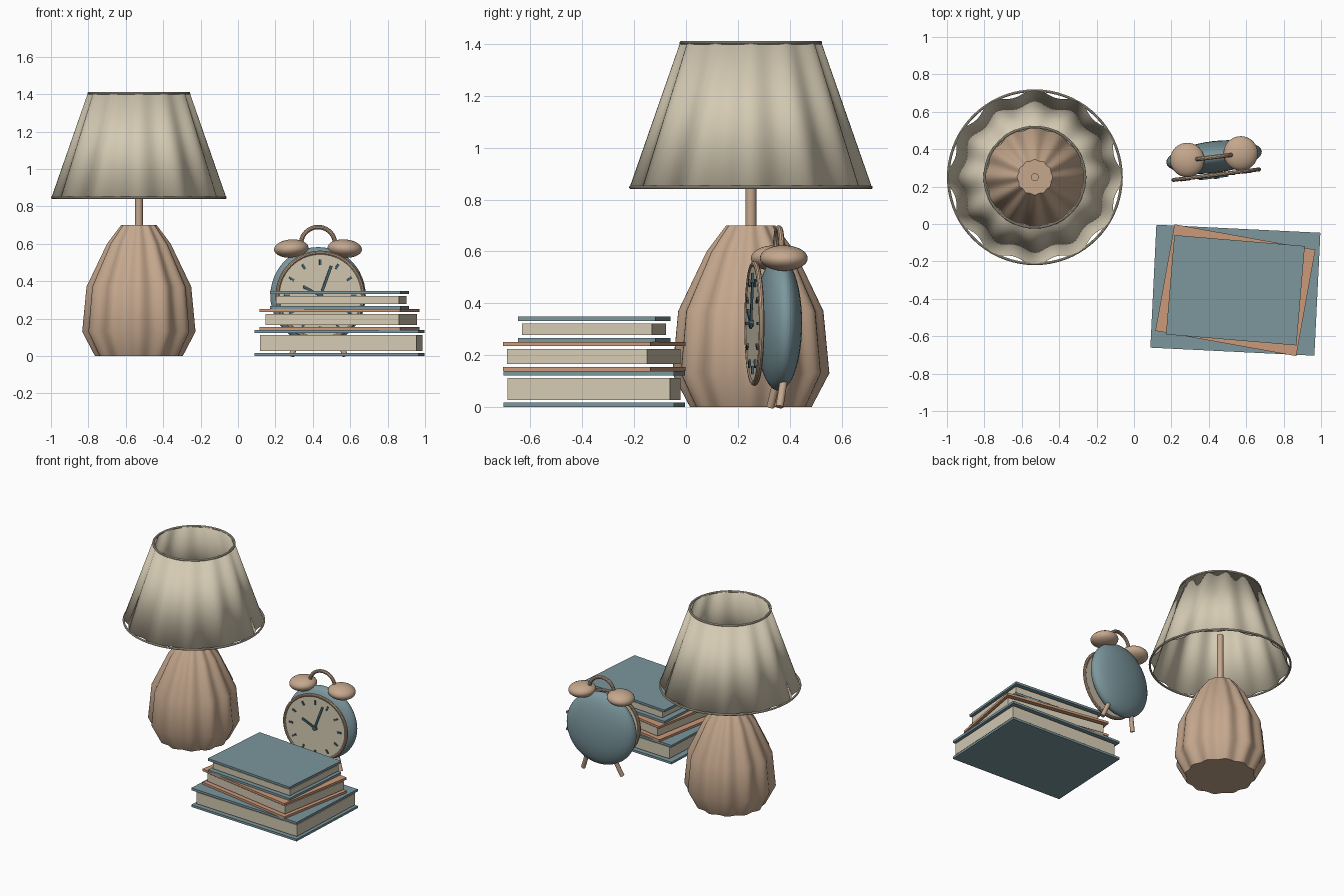
import bpy, bmesh, math
from mathutils import Matrix, Vector

cube = bpy.data.objects.get("Cube")
if cube:
    bpy.data.objects.remove(cube, do_unlink=True)


def material(name, rgb):
    m = bpy.data.materials.new(name)
    m.use_nodes = True
    m.diffuse_color = (*rgb, 1)
    m.node_tree.nodes["Principled BSDF"].inputs["Base Color"].default_value = (*rgb, 1)
    return m


CREAM = material("cream", (0.66, 0.59, 0.45))
CLAY = material("clay", (0.56, 0.39, 0.27))
BLUE = material("dusty_blue", (0.20, 0.31, 0.34))
TAN = material("tan", (0.60, 0.32, 0.19))
NAVY = material("dark_blue", (0.06, 0.12, 0.15))


def finish(name, bm, mat, place=None, smooth=True):
    """Turn a bmesh into a placed, shaded object."""
    bmesh.ops.recalc_face_normals(bm, faces=bm.faces)
    me = bpy.data.meshes.new(name)
    bm.to_mesh(me)
    bm.free()
    me.materials.append(mat)
    ob = bpy.data.objects.new(name, me)
    bpy.context.collection.objects.link(ob)
    if place:
        ob.matrix_world = place
    if smooth:
        bpy.ops.object.select_all(action='DESELECT')
        ob.select_set(True)
        bpy.context.view_layer.objects.active = ob
        bpy.ops.object.shade_smooth_by_angle(angle=math.radians(35))
    return ob


def fluted(name, profile, mat, place, flutes=12, segs=144, capped=True):
    """Revolve (radius, height, flute depth) points with a wavy section."""
    bm = bmesh.new()
    rings = []
    for r, z, amp in profile:
        ring = []
        for i in range(segs):
            a = math.tau * i / segs
            q = r - amp * (0.5 - 0.5 * math.cos(flutes * a))
            ring.append(bm.verts.new((q * math.cos(a), q * math.sin(a), z)))
        rings.append(ring)
    for lo, hi in zip(rings, rings[1:]):
        for i in range(segs):
            j = (i + 1) % segs
            bm.faces.new((lo[i], lo[j], hi[j], hi[i]))
    if capped:
        bm.faces.new(rings[0])
        bm.faces.new(rings[-1])
    return finish(name, bm, mat, place)


def box(name, size, mat, place):
    bm = bmesh.new()
    bmesh.ops.create_cube(bm, size=1, matrix=Matrix.Diagonal((*size, 1)))
    return finish(name, bm, mat, place, smooth=False)


def ellipsoid(name, radii, mat, place):
    bm = bmesh.new()
    bmesh.ops.create_uvsphere(bm, u_segments=40, v_segments=24, radius=1,
                              matrix=Matrix.Diagonal((*radii, 1)))
    return finish(name, bm, mat, place)


def rod(name, start, end, radius, mat, place):
    start, end = Vector(start), Vector(end)
    d = end - start
    turn = d.to_track_quat('Z', 'Y').to_matrix().to_4x4()
    bm = bmesh.new()
    bmesh.ops.create_cone(bm, cap_ends=True, segments=20, radius1=radius, radius2=radius,
                          depth=d.length, matrix=Matrix.Translation((start + end) / 2) @ turn)
    return finish(name, bm, mat, place)


def ring(name, radius, tube, mat, place, sweep=math.tau, segs=72, sides=10):
    """Torus, or an arc of one, lying in the local XY plane."""
    bm = bmesh.new()
    closed = sweep > 6.2
    loops = []
    for i in range(segs if closed else segs + 1):
        a = sweep * i / segs
        loop = []
        for k in range(sides):
            b = math.tau * k / sides
            q = radius + tube * math.cos(b)
            loop.append(bm.verts.new((q * math.cos(a), q * math.sin(a), tube * math.sin(b))))
        loops.append(loop)
    pairs = list(zip(loops, loops[1:])) + ([(loops[-1], loops[0])] if closed else [])
    for p, q in pairs:
        for k in range(sides):
            n = (k + 1) % sides
            bm.faces.new((p[k], p[n], q[n], q[k]))
    if not closed:
        bm.faces.new(loops[0])
        bm.faces.new(loops[-1])
    return finish(name, bm, mat, place)


T = Matrix.Translation
STAND = Matrix.Rotation(math.pi / 2, 4, 'X')

# Lamp: fluted body, stem, fluted open shade with wire rims
lamp = T((-0.53, 0.25, 0))
fluted("lamp_base", [(0.235, 0, 0.015), (0.303, 0.13, 0.022), (0.28, 0.37, 0.022),
                     (0.17, 0.6, 0.015), (0.095, 0.7, 0.006)], CLAY, lamp)
rod("lamp_stem", (0, 0, 0.68), (0, 0, 1.07), 0.021, CLAY, lamp)
shade = fluted("lamp_shade", [(0.468, 0.845, 0.03), (0.272, 1.407, 0.015)],
               CREAM, lamp, capped=False)
wall = shade.modifiers.new("wall", 'SOLIDIFY')
wall.thickness = 0.004
for label, r, z in (("bottom", 0.463, 0.847), ("top", 0.268, 1.405)):
    ring("shade_rim_" + label, r, 0.007, CREAM, lamp @ T((0, 0, z)))

# Books: two cover boards and a page block each, stacked and turned
books = [("bottom", 0.878, 0.658, 2.8, 0.0, 0.138, BLUE),
         ("middle", 0.765, 0.578, 10.2, 0.138, 0.25, TAN),
         ("top", 0.70, 0.533, 4.8, 0.25, 0.348, BLUE)]
BOARD, GAP = 0.016, 0.011
for label, w, d, angle, z0, z1, mat in books:
    spot = T((0.542, -0.354, 0)) @ Matrix.Rotation(-math.radians(angle), 4, 'Z')
    for side, z in (("lower", z0 + BOARD / 2), ("upper", z1 - BOARD / 2)):
        box(f"{label}_book_{side}_cover", (w, d, BOARD), mat, spot @ T((0, 0, z)))
    box(f"{label}_book_pages", (w - 0.04, d - 0.03, z1 - z0 - 2 * (BOARD + GAP)),
        CREAM, spot @ T((0.01, 0, (z0 + z1) / 2)))

# Alarm clock: local frame at the body centre, dial facing local -y
clock = T((0.428, 0.358, 0.322)) @ Matrix.Rotation(math.radians(7), 4, 'Z')
ellipsoid("clock_body", (0.257, 0.085, 0.26), BLUE, clock)
DIAL = -0.095
rod("clock_dial", (0, DIAL - 0.004, 0), (0, DIAL + 0.006, 0), 0.23, CREAM, clock).data
dial = bpy.data.objects["clock_dial"]
bpy.data.objects.remove(dial, do_unlink=True)
bm = bmesh.new()
bmesh.ops.create_cone(bm, cap_ends=True, segments=72, radius1=0.232, radius2=0.232, depth=0.01)
finish("clock_dial", bm, CREAM, clock @ T((0, DIAL, 0)) @ STAND)
ring("clock_rim", 0.23, 0.011, CLAY, clock @ T((0, DIAL, 0)) @ STAND)

# Hour marks and hands on the dial
for h in range(12):
    turn = Matrix.Rotation(math.tau * h / 12, 4, 'Y')
    box(f"hour_mark_{h}", (0.012, 0.009, 0.03), NAVY,
        clock @ T((0, DIAL - 0.008, 0)) @ turn @ T((0, 0, 0.18)))
for name, angle, length in (("hour_hand", -62, 0.105), ("minute_hand", 20, 0.17)):
    turn = Matrix.Rotation(math.radians(angle), 4, 'Y')
    box(name, (0.014, 0.009, length + 0.02), NAVY,
        clock @ T((0, DIAL - 0.014, 0)) @ turn @ T((0, 0, length / 2 - 0.01)))
rod("hand_pin", (0, DIAL, 0), (0, DIAL - 0.022, 0), 0.014, NAVY, clock)

# Bells, legs and handle
for side, s in (("right", -1), ("left", 1)):
    ellipsoid(side + "_bell", (0.092, 0.092, 0.049), CLAY,
              clock @ T((s * 0.144, 0.002, 0.252)) @ Matrix.Rotation(math.radians(s * 4), 4, 'Y'))
    rod(side + "_leg", (s * 0.145, -0.015, -0.322), (s * 0.10, 0.01, -0.2), 0.015, CLAY, clock)
ring("clock_handle", 0.092, 0.012, CLAY, clock @ T((0, 0, 0.275)) @ STAND, sweep=math.pi, segs=32)
